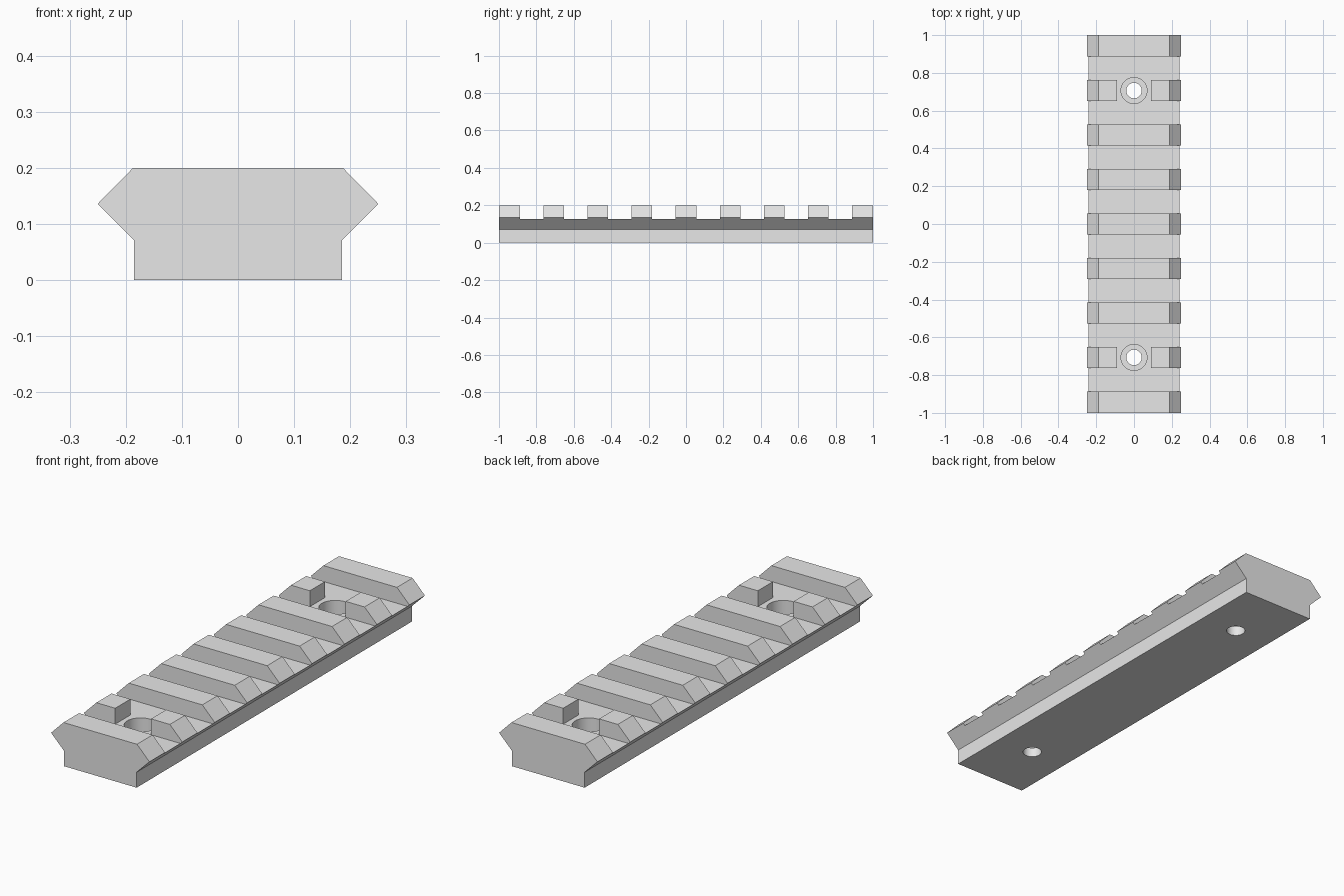
import bpy
import bmesh

default = bpy.data.objects.get("Cube")
if default:
    bpy.data.objects.remove(default, do_unlink=True)

PITCH, RIB = 0.2355, 0.11        # rib spacing and rib width along y
FLOOR, TOP = 0.127, 0.2          # slot floor and rib top
HOLE_Y = 3 * PITCH               # screw holes sit in the split ribs

grey = bpy.data.materials.new("light grey")
grey.use_nodes = True
grey.diffuse_color = (0.8, 0.8, 0.8, 1)
grey.node_tree.nodes["Principled BSDF"].inputs["Base Color"].default_value = (0.8, 0.8, 0.8, 1)


def add_object(name, bm):
    bmesh.ops.recalc_face_normals(bm, faces=bm.faces)
    mesh = bpy.data.meshes.new(name)
    bm.to_mesh(mesh)
    bm.free()
    mesh.materials.append(grey)
    obj = bpy.data.objects.new(name, mesh)
    bpy.context.collection.objects.link(obj)
    return obj


def prism(name, profile, y0, y1):
    """Extrude an x-z profile along y."""
    bm = bmesh.new()
    face = bm.faces.new([bm.verts.new((x, y0, z)) for x, z in profile])
    out = bmesh.ops.extrude_face_region(bm, geom=[face])
    verts = [v for v in out["geom"] if isinstance(v, bmesh.types.BMVert)]
    bmesh.ops.translate(bm, verts=verts, vec=(0, y1 - y0, 0))
    return add_object(name, bm)


def block(name, half_x, y0, y1, z0, z1):
    return prism(name, [(-half_x, z0), (half_x, z0), (half_x, z1), (-half_x, z1)], y0, y1)


def cylinder(name, radius, y, z0, z1):
    bm = bmesh.new()
    bmesh.ops.create_cone(bm, cap_ends=True, segments=48, radius1=radius,
                          radius2=radius, depth=z1 - z0)
    bmesh.ops.translate(bm, verts=bm.verts, vec=(0, y, (z0 + z1) / 2))
    return add_object(name, bm)


# Rail body: stem with a pointed, undercut head
half = [(0.185, 0), (0.185, 0.071), (0.25, 0.136), (0.187, TOP)]
rail = prism("rail", half + [(-x, z) for x, z in reversed(half)], -1, 1)

cutters = []

# Cross slots between the nine ribs
for i in range(-4, 4):
    y = (i + 0.5) * PITCH
    gap = (PITCH - RIB) / 2
    cutters.append(block("slot_cutter", 0.4, y - gap, y + gap, FLOOR, 0.3))

# Middle gap in the split ribs, counterbore and through hole
for y in (-HOLE_Y, HOLE_Y):
    reach = RIB / 2 + 0.02
    cutters.append(block("pocket_cutter", 0.091, y - reach, y + reach, FLOOR, 0.3))
    cutters.append(cylinder("counterbore_cutter", 0.069, y, 0.045, 0.3))
    cutters.append(cylinder("hole_cutter", 0.041, y, -0.1, 0.3))

# Cut the rail, then discard the cutters
bpy.context.view_layer.objects.active = rail
for cutter in cutters:
    cutter.hide_render = True
    mod = rail.modifiers.new("cut", "BOOLEAN")
    mod.operation = "DIFFERENCE"
    mod.solver = "EXACT"
    mod.object = cutter
    bpy.ops.object.modifier_apply(modifier=mod.name)
    bpy.data.objects.remove(cutter, do_unlink=True)

# Smooth hole walls, sharp edges elsewhere
rail.select_set(True)
bpy.ops.object.shade_smooth_by_angle(angle=0.5)
